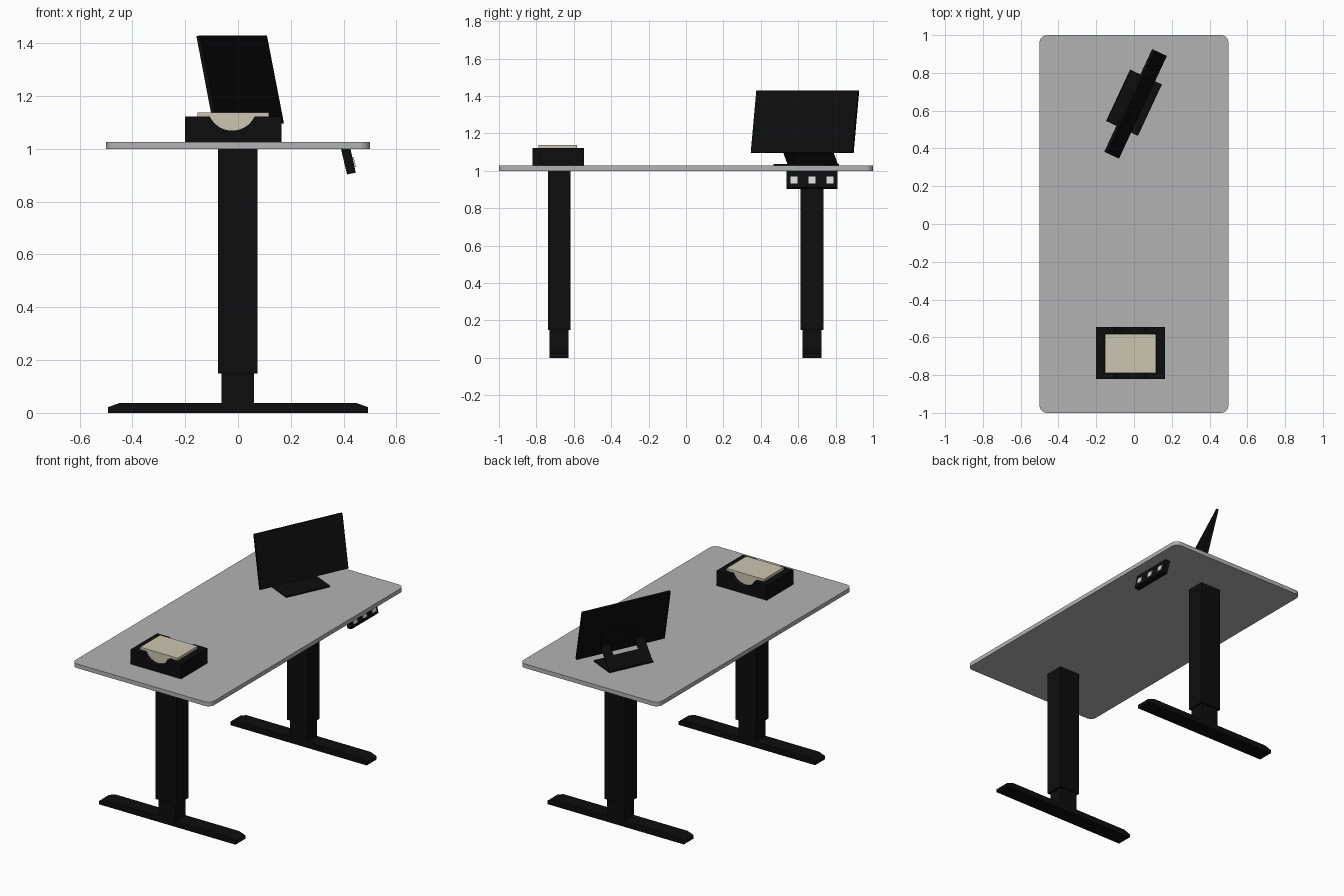
import bpy, bmesh, math
from mathutils import Matrix, Vector

if "Cube" in bpy.data.objects:
    bpy.data.objects.remove(bpy.data.objects["Cube"])


def material(name, rgb):
    m = bpy.data.materials.new(name)
    m.diffuse_color = (*rgb, 1)
    m.use_nodes = True
    m.node_tree.nodes["Principled BSDF"].inputs["Base Color"].default_value = m.diffuse_color
    return m


BLACK = material("matte black", (0.004, 0.004, 0.004))
GREY = material("table grey", (0.45, 0.45, 0.45))
CREAM = material("paper cream", (0.60, 0.56, 0.44))
WHITE = material("button white", (0.70, 0.70, 0.68))

# Ways to place a 2D profile (p, q) at depth d
XY = lambda p, q, d: (p, q, d)
XZ = lambda p, q, d: (p, d, q)
YZ = lambda p, q, d: (d, p, q)


def prism(name, pts, plane, a, b, mat, matrix=Matrix()):
    """Extrude a 2D profile from depth a to depth b."""
    bm = bmesh.new()
    lo = [bm.verts.new(plane(p, q, a)) for p, q in pts]
    hi = [bm.verts.new(plane(p, q, b)) for p, q in pts]
    bm.faces.new(lo)
    bm.faces.new(hi[::-1])
    n = len(pts)
    for i in range(n):
        j = (i + 1) % n
        bm.faces.new((lo[i], hi[i], hi[j], lo[j]))
    bmesh.ops.recalc_face_normals(bm, faces=bm.faces)
    bm.transform(matrix)
    me = bpy.data.meshes.new(name)
    bm.to_mesh(me)
    bm.free()
    me.materials.append(mat)
    ob = bpy.data.objects.new(name, me)
    bpy.context.collection.objects.link(ob)
    return ob


def box(name, x, y, z, mat, matrix=Matrix()):
    pts = [(x[0], y[0]), (x[1], y[0]), (x[1], y[1]), (x[0], y[1])]
    return prism(name, pts, XY, z[0], z[1], mat, matrix)


def strip(p0, p1, t):
    """Profile of a thin sheet running from p0 to p1."""
    p0, p1 = Vector(p0), Vector(p1)
    d = (p1 - p0).normalized()
    n = Vector((-d.y, d.x)) * t
    return [tuple(p0), tuple(p1), tuple(p1 + n), tuple(p0 + n)]


# Table top with rounded corners
R = 0.04
outline = []
for k, (sx, sy) in enumerate([(1, 1), (-1, 1), (-1, -1), (1, -1)]):
    for i in range(7):
        a = math.radians(90 * k + 15 * i)
        outline.append((sx * (0.5 - R) + R * math.cos(a), sy * (1 - R) + R * math.sin(a)))
prism("table_top", outline, XY, 1.0, 1.027, GREY)

# Telescopic legs and feet
foot = [(-0.492, 0), (0.492, 0), (0.492, 0.022), (0.447, 0.038),
        (-0.447, 0.038), (-0.492, 0.022)]
for side, cy in (("front", -0.678), ("back", 0.674)):
    box(side + "_leg_outer", (-0.076, 0.074), (cy - 0.061, cy + 0.061), (0.15, 1.0), BLACK)
    box(side + "_leg_inner", (-0.063, 0.061), (cy - 0.051, cy + 0.051), (0.03, 0.155), BLACK)
    prism(side + "_foot", foot, XZ, cy - 0.051, cy + 0.051, BLACK)

# Paper tray: notched front and back walls, plain side walls, floor
arc_r, arc_z, cx = 0.094, 1.163, -0.022
half = math.acos((arc_z - 1.123) / arc_r)
notch = [(cx + arc_r * math.sin(a), arc_z - arc_r * math.cos(a))
         for a in [half - 2 * half * i / 16 for i in range(17)]]
wall = [(-0.2, 1.027), (0.164, 1.027), (0.164, 1.123)] + notch + [(-0.2, 1.123)]
prism("tray_front_wall", wall, XZ, -0.82, -0.79, BLACK)
prism("tray_back_wall", wall, XZ, -0.581, -0.546, BLACK)
box("tray_left_wall", (-0.2, -0.156), (-0.79, -0.581), (1.027, 1.123), BLACK)
box("tray_right_wall", (0.119, 0.164), (-0.79, -0.581), (1.027, 1.123), BLACK)
box("tray_floor", (-0.156, 0.119), (-0.79, -0.581), (1.027, 1.04), BLACK)
box("paper_stack", (-0.154, 0.117), (-0.789, -0.582), (1.04, 1.138), CREAM)

# Monitor, turned on the table (local x along the screen, local y backwards)
turn = Matrix.Translation((0, 0.642, 0)) @ Matrix.Rotation(math.radians(65), 4, 'Z')
panel = [(-0.053, 1.097), (-0.037, 1.094), (0.033, 1.427), (0.018, 1.43)]
prism("monitor_panel", panel, YZ, -0.302, 0.298, BLACK, turn)

# Folded sheet stand: base, sloping neck with a cable slot, back plate
box("stand_base", (-0.15, 0.15), (-0.093, 0.093), (1.027, 1.035), BLACK, turn)
low, mid, top = (0.093, 1.03), (0.028, 1.103), (-0.022, 1.16)
prism("stand_neck", strip(low, mid, 0.006), YZ, -0.147, 0.147, BLACK, turn)
for name, s in (("left", -1), ("right", 1)):
    prism("stand_neck_" + name, strip(mid, top, 0.006), YZ, s * 0.085, s * 0.147, BLACK, turn)
prism("stand_back_plate", strip((-0.018, 1.155), (0.001, 1.25), 0.008), YZ,
      -0.147, 0.147, BLACK, turn)

# Height control under the table edge, with three buttons
ctrl = [(0.39, 1.0), (0.426, 1.0), (0.446, 0.91), (0.413, 0.903)]
prism("control_box", ctrl, XZ, 0.538, 0.81, BLACK)
face = lambda z: (0.426 + (1.0 - z) * 0.222, z)
for i, y in enumerate((0.577, 0.674, 0.77)):
    prism(f"button_{i + 1}", strip(face(0.931), face(0.968), -0.005), XZ,
          y - 0.019, y + 0.019, WHITE)
